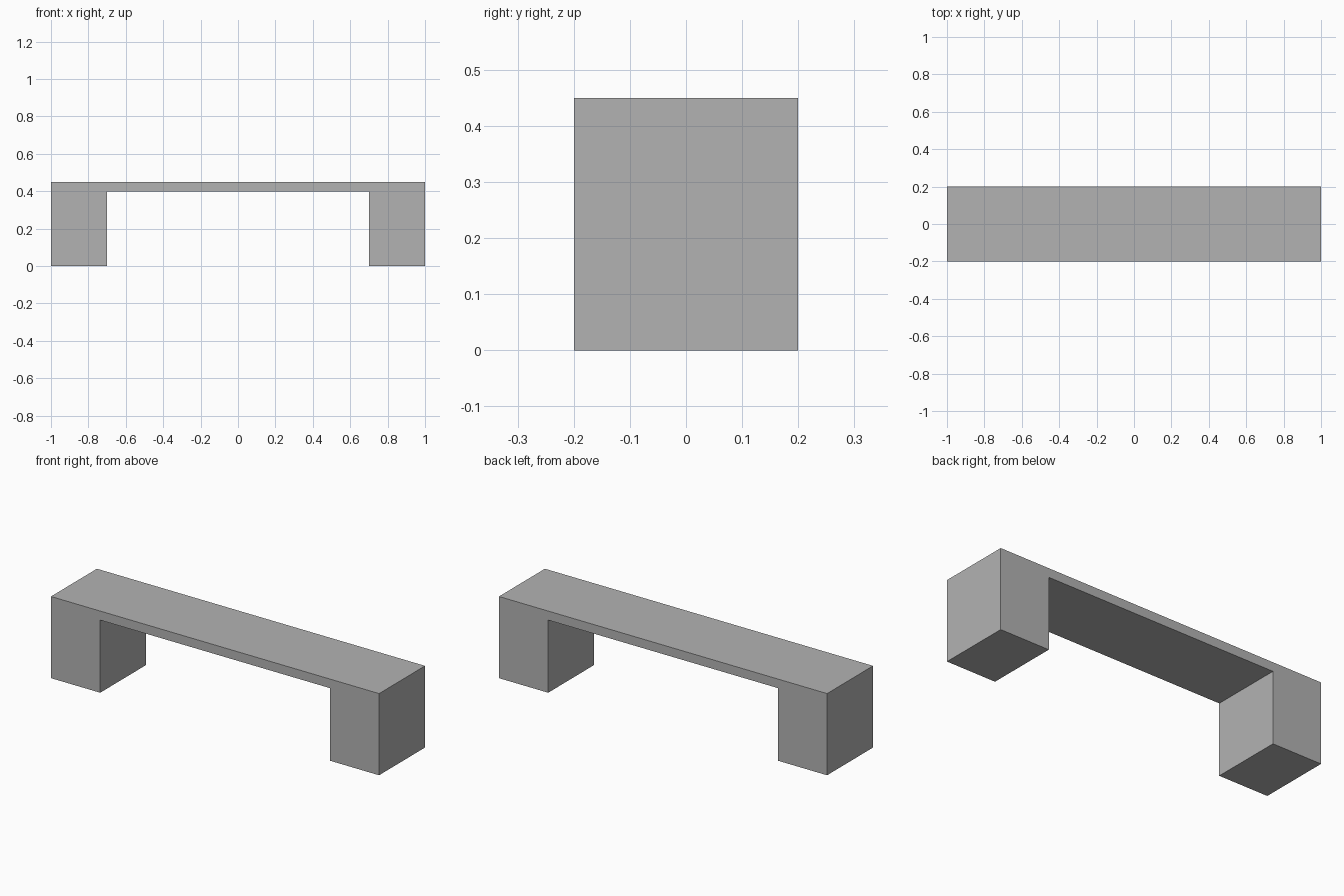
import bpy
import bmesh

cube = bpy.data.objects.get("Cube")
if cube:
    bpy.data.objects.remove(cube, do_unlink=True)

# Overall dimensions
HALF_LENGTH, HALF_DEPTH, HEIGHT = 1.0, 0.2, 0.45
LEG_WIDTH, SLAB_THICKNESS = 0.3, 0.05

# Plain grey surface
grey = bpy.data.materials.new("plain_grey")
grey.use_nodes = True
colour = (0.45, 0.45, 0.45, 1.0)
grey.diffuse_color = colour
grey.node_tree.nodes["Principled BSDF"].inputs["Base Color"].default_value = colour


def extrude_profile(name, outline, half_depth, material):
    """Sweep a closed x-z outline along y into a solid."""
    bm = bmesh.new()
    face = bm.faces.new([bm.verts.new((x, -half_depth, z)) for x, z in outline])
    result = bmesh.ops.extrude_face_region(bm, geom=[face], use_keep_orig=True)
    moved = [v for v in result["geom"] if isinstance(v, bmesh.types.BMVert)]
    bmesh.ops.translate(bm, verts=moved, vec=(0, 2 * half_depth, 0))
    bmesh.ops.recalc_face_normals(bm, faces=bm.faces)
    mesh = bpy.data.meshes.new(name)
    bm.to_mesh(mesh)
    bm.free()
    mesh.materials.append(material)
    obj = bpy.data.objects.new(name, mesh)
    bpy.context.collection.objects.link(obj)
    return obj


# Bench: block legs and thin slab in one continuous solid
inner = HALF_LENGTH - LEG_WIDTH
underside = HEIGHT - SLAB_THICKNESS
right_half = [(-HALF_LENGTH, HEIGHT), (-HALF_LENGTH, 0), (-inner, 0), (-inner, underside)]
left_half = [(-x, z) for x, z in reversed(right_half)]
extrude_profile("bench", right_half + left_half, HALF_DEPTH, grey)
